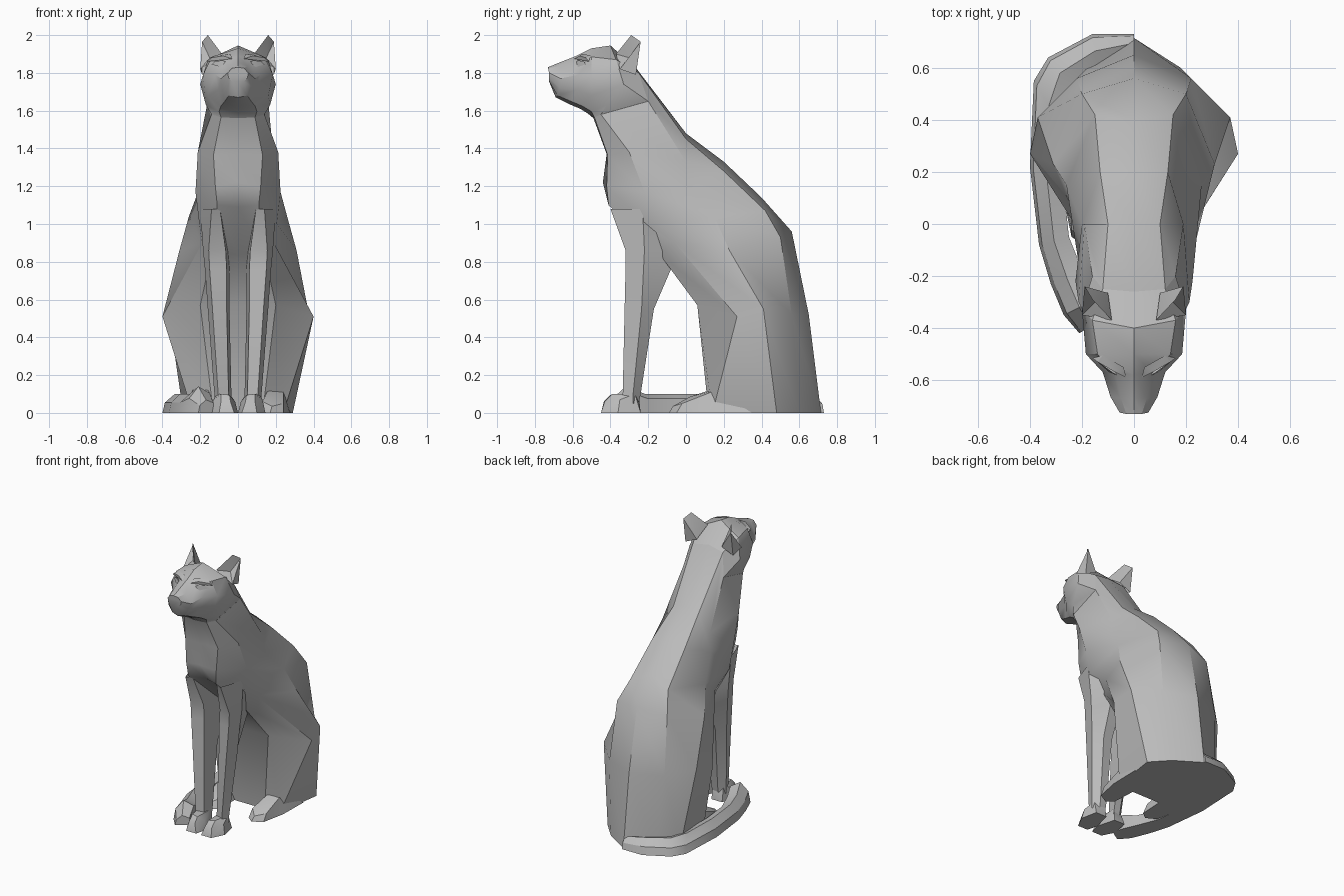
import bpy, bmesh
from mathutils import Vector

stone = bpy.data.materials.new("stone_grey")
stone.diffuse_color = (0.5, 0.5, 0.5, 1)


def finish(name, bm, angle=0.55):
    """Turn a bmesh into a shaded object."""
    bmesh.ops.remove_doubles(bm, verts=bm.verts, dist=0.0005)
    bmesh.ops.recalc_face_normals(bm, faces=bm.faces)
    me = bpy.data.meshes.new(name)
    bm.to_mesh(me)
    bm.free()
    me.materials.append(stone)
    ob = bpy.data.objects.new(name, me)
    bpy.context.collection.objects.link(ob)
    bpy.ops.object.select_all(action='DESELECT')
    ob.select_set(True)
    bpy.context.view_layer.objects.active = ob
    bpy.ops.object.shade_smooth_by_angle(angle=angle)
    return ob


def loft(name, rings, start=True, end=True):
    """Skin closed rings of equal length, with optional end caps."""
    bm = bmesh.new()
    rows = [[bm.verts.new(p) for p in r] for r in rings]
    n = len(rows[0])
    for a, b in zip(rows, rows[1:]):
        for i in range(n):
            j = (i + 1) % n
            bm.faces.new((a[i], a[j], b[j], b[i]))
    if start:
        bm.faces.new(rows[0])
    if end:
        bm.faces.new(rows[-1])
    return finish(name, bm)


def full(half):
    """Mirror a half ring whose ends lie on the centre plane."""
    return half + [(-x, y, z) for x, y, z in half[-2:0:-1]]


def patch(name, pts, faces, s):
    bm = bmesh.new()
    v = [bm.verts.new((s * x, y, z)) for x, y, z in pts]
    for f in faces:
        bm.faces.new([v[i] for i in f])
    return finish(name, bm)


def hull(name, pts, s):
    bm = bmesh.new()
    for x, y, z in pts:
        bm.verts.new((s * x, y, z))
    bmesh.ops.convex_hull(bm, input=bm.verts)
    return finish(name, bm)


# Collar ring shared by head and torso, throat round to nape
collar = [(0, -.49, 1.56), (.09, -.485, 1.565), (.14, -.45, 1.58), (.16, -.2, 1.65), (.12, -.25, 1.8), (0, -.26, 1.82)]

# Torso: half rings from collar to ground, chest centre round to spine
torso = [
    collar,
    [(0, -.42, 1.37), (.13, -.415, 1.365), (.213, -.3, 1.38), (.19, 0, 1.33), (.1, 0, 1.45), (0, 0, 1.48)],
    [(0, -.44, 1.22), (.12, -.42, 1.2), (.225, -.22, 1.17), (.2, 0, 1.2), (.13, .2, 1.28), (0, .2, 1.33)],
    [(0, -.36, 1.09), (.11, -.41, 1.1), (.205, -.2, 1.0), (.26, .15, 1.04), (.15, .42, 1.07), (0, .4, 1.14)],
    [(0, -.12, .84), (.14, -.14, .84), (.19, -.06, .9), (.31, .23, .86), (.2, .5, .93), (0, .56, .96)],
    [(0, .06, .57), (.2, .06, .57), (.4, .27, .51), (.37, .41, .55), (.22, .56, .52), (0, .65, .52)],
    [(0, .12, 0), (.13, .12, 0), (.24, .14, 0), (.29, .48, 0), (.18, .6, 0), (0, .715, 0)],
]
loft("torso", [full(r) for r in torso], start=False)

# Head: half rings from nose to collar, chin round to crown
head = [
    [(0, -.72, 1.75), (.03, -.725, 1.755), (.05, -.725, 1.775), (.055, -.725, 1.8), (.03, -.73, 1.825), (0, -.73, 1.83)],
    [(0, -.69, 1.67), (.05, -.68, 1.68), (.085, -.67, 1.72), (.09, -.665, 1.77), (.05, -.67, 1.835), (0, -.67, 1.855)],
    [(0, -.62, 1.635), (.07, -.61, 1.65), (.105, -.58, 1.71), (.12, -.57, 1.79), (.07, -.57, 1.86), (0, -.58, 1.89)],
    [(0, -.56, 1.61), (.09, -.55, 1.625), (.16, -.5, 1.68), (.185, -.5, 1.79), (.14, -.5, 1.885), (0, -.5, 1.93)],
    [(0, -.52, 1.585), (.1, -.5, 1.595), (.17, -.42, 1.63), (.2, -.33, 1.74), (.16, -.37, 1.87), (0, -.4, 1.945)],
    collar,
]
loft("head", [full(r) for r in head], end=False)

# Front legs: height, inner x, front edge x, outer x, front y, ridge y, rear y
legs = [(1.08, .08, .14, .2, -.4, -.23, -.12), (.86, .05, .155, .185, -.32, -.22, -.08),
        (.76, .045, .15, .175, -.32, -.225, -.08), (.55, .045, .135, .16, -.325, -.235, -.17),
        (.1, .035, .105, .125, -.335, -.28, -.24), (.05, .035, .105, .125, -.335, -.28, -.25)]


def leg_ring(s, z, a, f, b, c, m, d):
    pts = ((a + .015, c + .02), (f, c), (b, m), (f - .02, d), (a, d))
    return [(s * x, y, z) for x, y in pts]


for s, side in ((1, "right"), (-1, "left")):
    loft("front_leg_" + side, [leg_ring(s, *row) for row in legs], False, False)
    hull("front_paw_" + side,
         [(.02, -.45, 0), (.1, -.45, 0), (.145, -.36, 0), (.12, -.24, 0), (.035, -.24, 0), (.0, -.37, 0),
          (.04, -.435, .06), (.09, -.43, .06), (.045, -.4, .095), (.09, -.39, .1), (.13, -.35, .07),
          (.015, -.36, .06), (.11, -.27, .1), (.04, -.25, .095)], s)
    hull("hind_paw_" + side,
         [(.12, -.05, 0), (.17, -.09, 0), (.24, -.05, 0), (.275, .12, 0), (.28, .35, 0), (.11, .14, 0),
          (.18, -.07, .035), (.24, -.02, .05), (.13, -.02, .06), (.19, .02, .085),
          (.16, .14, .125), (.24, .16, .12)], s)

    # Ear with a hollow front
    patch("ear_" + side,
          [(.085, -.37, 1.9), (.16, -.29, 2.0), (.19, -.24, 1.965), (.2, -.35, 1.82),
           (.15, -.3, 1.88), (.1, -.265, 1.83), (.19, -.265, 1.79)],
          [(0, 1, 4), (1, 2, 4), (2, 3, 4), (3, 0, 4), (1, 0, 5), (2, 1, 5), (2, 5, 6), (3, 2, 6)], s)

    # Brow ridge and eye
    hull("brow_" + side,
         [(.03, -.59, 1.875), (.08, -.565, 1.89), (.14, -.53, 1.88), (.16, -.515, 1.86),
          (.04, -.55, 1.9), (.12, -.505, 1.893), (.08, -.55, 1.872)], s)
    hull("eye_" + side,
         [(.05, -.59, 1.85), (.08, -.573, 1.866), (.12, -.543, 1.862), (.14, -.53, 1.845),
          (.095, -.57, 1.832), (.09, -.53, 1.85)], s)

# Tail: wraps round the left side (inner xy, outer xy, height)
tail = [(0, .66, 0, .73, .08), (-.14, .6, -.16, .73, .1), (-.24, .52, -.33, .64, .1),
        (-.27, .36, -.385, .55, .1), (-.27, .14, -.4, .22, .1), (-.25, -.05, -.365, -.08, .1),
        (-.19, -.2, -.32, -.23, .1), (-.15, -.29, -.27, -.35, .14), (-.13, -.37, -.21, -.42, .07)]
rings = []
for ix, iy, ox, oy, h in tail:
    i, o = Vector((ix, iy, 0)), Vector((ox, oy, 0))
    up = Vector((0, 0, h))
    rings.append([i, o, o.lerp(i, .1) + up * .55, o.lerp(i, .5) + up, i + up * .75])
loft("tail", rings)
